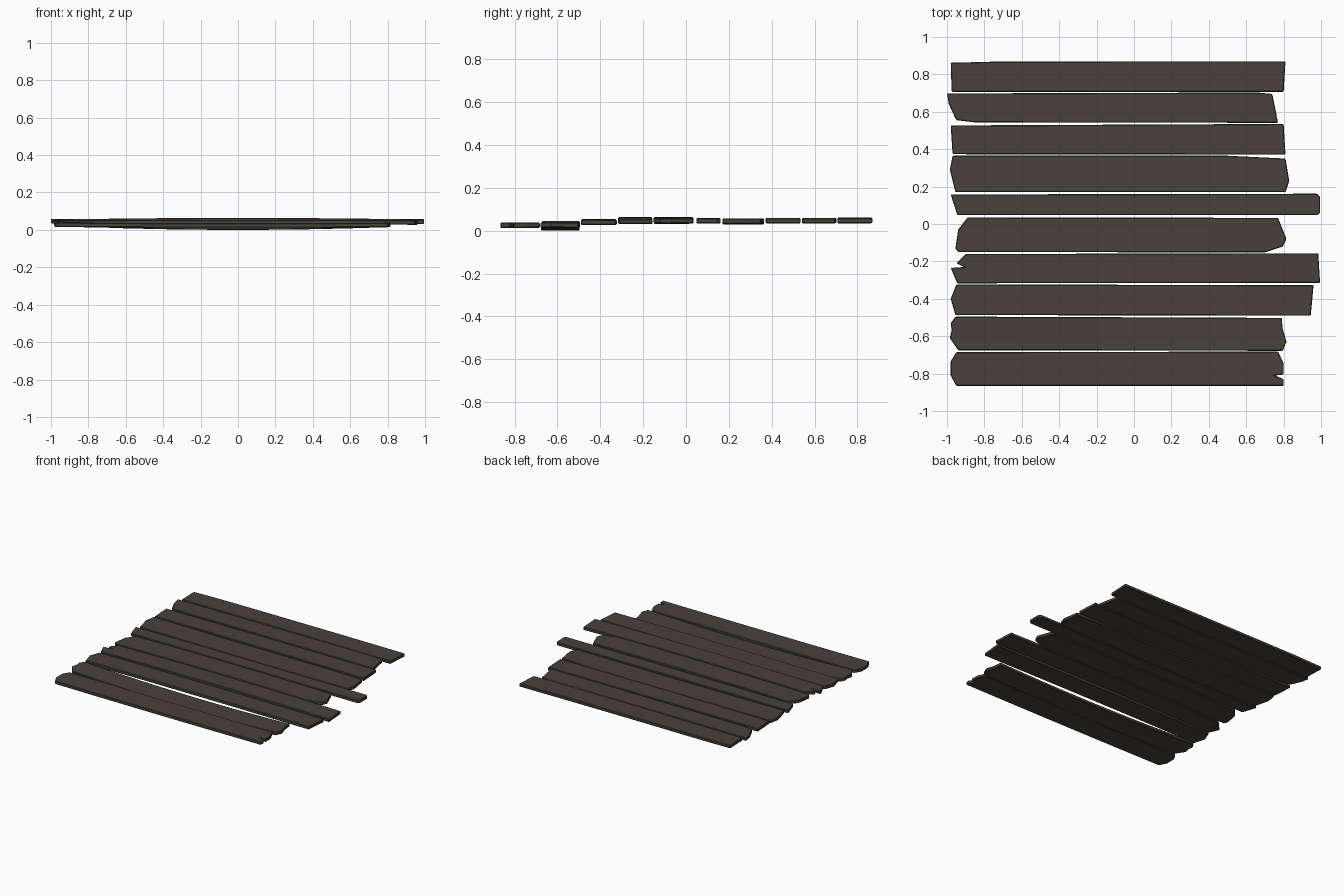
import bpy
import bmesh

cube = bpy.data.objects.get("Cube")
if cube:
    bpy.data.objects.remove(cube, do_unlink=True)

# Single weathered wood colour
wood = bpy.data.materials.new("dark_weathered_wood")
wood.use_nodes = True
wood_colour = (0.065, 0.054, 0.043, 1.0)
wood.diffuse_color = wood_colour
wood.node_tree.nodes["Principled BSDF"].inputs["Base Color"].default_value = wood_colour

THICKNESS = 0.024


def plank(name, base, bow, left_end, right_end):
    """Extrude a board from its two ragged ends (each listed back to front), then bow it."""
    bm = bmesh.new()
    outline = left_end + right_end[::-1]
    face = bm.faces.new([bm.verts.new((x, y, base)) for x, y in outline])
    face.normal_update()
    if face.normal.z > 0:
        face.normal_flip()
    extruded = bmesh.ops.extrude_face_region(bm, geom=[face], use_keep_orig=True)
    top = [v for v in extruded["geom"] if isinstance(v, bmesh.types.BMVert)]
    bmesh.ops.translate(bm, verts=top, vec=(0, 0, THICKNESS))

    # Cross cuts let the board bend along its length
    for step in range(-3, 4):
        geometry = bm.verts[:] + bm.edges[:] + bm.faces[:]
        bmesh.ops.bisect_plane(bm, geom=geometry, plane_co=(step * 0.2, 0, 0), plane_no=(1, 0, 0))
    for v in bm.verts:
        v.co.z += bow * max(0, 1 - v.co.x ** 2)
    bmesh.ops.recalc_face_normals(bm, faces=bm.faces[:])

    mesh = bpy.data.meshes.new(name)
    bm.to_mesh(mesh)
    bm.free()
    mesh.materials.append(wood)
    board = bpy.data.objects.new(name, mesh)
    bpy.context.collection.objects.link(board)

    # Worn edges
    worn = board.modifiers.new("worn_edges", "BEVEL")
    worn.width = 0.004
    worn.segments = 1
    worn.limit_method = "ANGLE"
    worn.angle_limit = 0.8
    return board


# Boards from the front to the back
plank("front_plank", 0.015, -0.003,
      [(-.95, -.685), (-.98, -.735), (-.98, -.81), (-.95, -.865)],
      [(.77, -.682), (.8, -.745), (.8, -.805), (.755, -.81), (.8, -.83), (.8, -.865)])

plank("sagging_plank", 0.023, -0.023,
      [(-.955, -.495), (-.98, -.53), (-.975, -.57), (-.985, -.61), (-.94, -.675)],
      [(.79, -.502), (.795, -.56), (.815, -.63), (.795, -.678)])

plank("third_plank", 0.027, 0.003,
      [(-.95, -.323), (-.98, -.4), (-.955, -.487)],
      [(.96, -.327), (.945, -.49)])

plank("split_plank", 0.031, 0.009,
      [(-.9, -.16), (-.95, -.21), (-.91, -.23), (-.98, -.235), (-.945, -.317)],
      [(.985, -.157), (.995, -.315)])

plank("rounded_plank", 0.031, 0.009,
      [(-.89, .035), (-.94, -.03), (-.955, -.13), (-.94, -.15)],
      [(.77, .033), (.815, -.08), (.795, -.12), (.7, -.152)])

plank("narrow_plank", 0.034, 0.001,
      [(-.98, .158), (-.945, .048)],
      [(.98, .162), (.995, .145), (.995, .06), (.98, .048)])

plank("wide_plank", 0.034, -0.004,
      [(-.97, .365), (-.985, .29), (-.955, .17)],
      [(.5, .365), (.81, .35), (.83, .23), (.81, .17)])

plank("eighth_plank", 0.034, 0.002,
      [(-.98, .527), (-.97, .373)],
      [(.8, .535), (.81, .371)])

plank("slanted_plank", 0.034, 0.002,
      [(-1, .698), (-.99, .64), (-.95, .555), (-.85, .543)],
      [(.66, .703), (.74, .695), (.77, .541)])

plank("back_plank", 0.034, 0.003,
      [(-.75, .868), (-.98, .862), (-.975, .707)],
      [(.81, .87), (.8, .706)])
